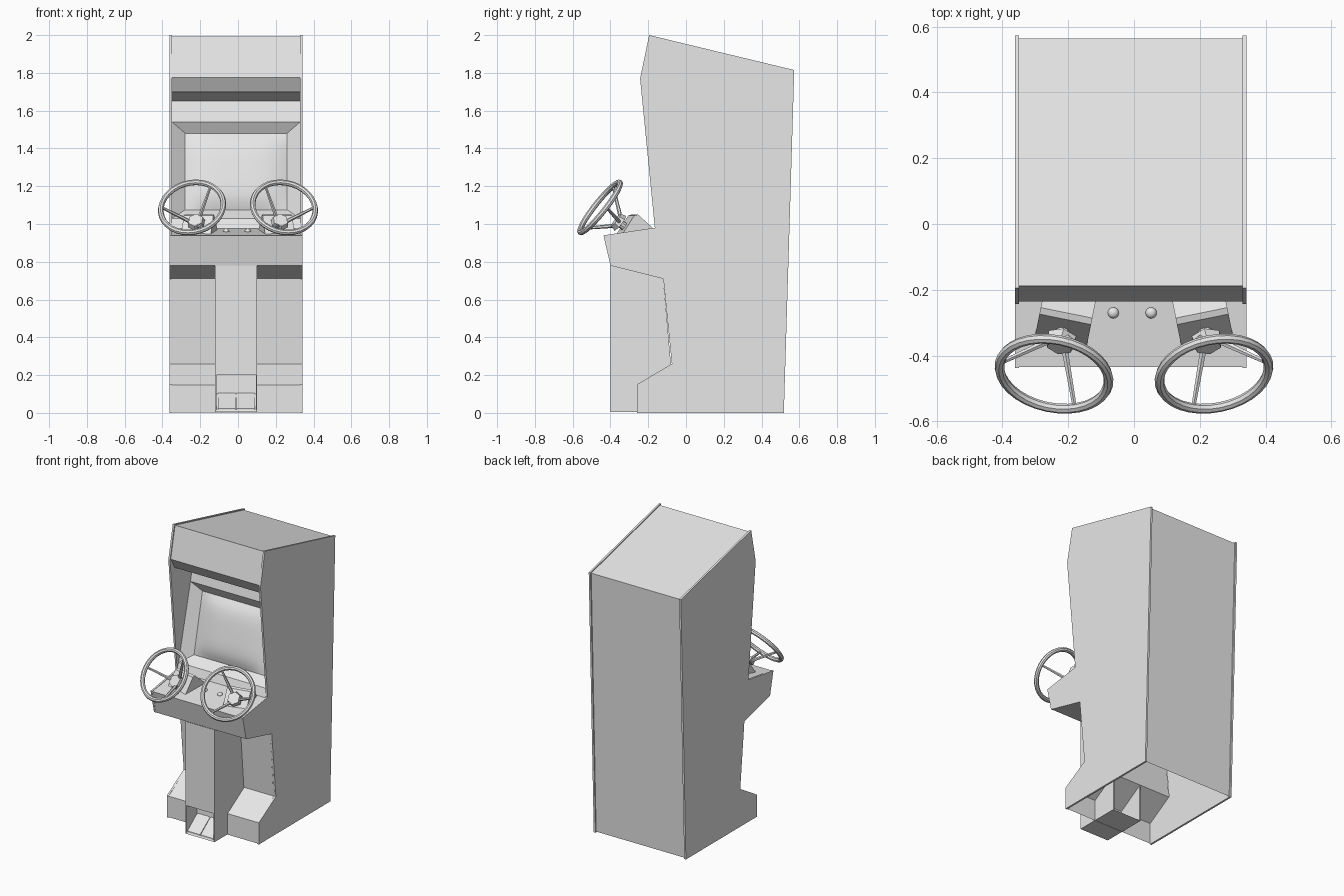
import bpy, bmesh, math
from mathutils import Vector, Matrix

if "Cube" in bpy.data.objects:
    bpy.data.objects.remove(bpy.data.objects["Cube"])

grey = bpy.data.materials.new("light_grey")
grey.diffuse_color = (0.8, 0.8, 0.8, 1)
grey.use_nodes = True
grey.node_tree.nodes["Principled BSDF"].inputs["Base Color"].default_value = grey.diffuse_color
CX = -0.01                       # cabinet centre line
L, R = CX - 0.339, CX + 0.339    # inside faces of the side panels


def finish(name, bm, smooth=False, recalc=True):
    if recalc:
        bmesh.ops.recalc_face_normals(bm, faces=bm.faces[:])
    me = bpy.data.meshes.new(name)
    bm.to_mesh(me)
    bm.free()
    me.materials.append(grey)
    ob = bpy.data.objects.new(name, me)
    bpy.context.collection.objects.link(ob)
    if smooth:
        bpy.ops.object.select_all(action='DESELECT')
        ob.select_set(True)
        bpy.context.view_layer.objects.active = ob
        bpy.ops.object.shade_smooth_by_angle(angle=math.radians(40))
    return ob


def sweep(name, pts, x0, x1, solid=False, matrix=None):
    """Extrude a (y, z) line along x: an open skin, or a capped solid."""
    bm = bmesh.new()
    a = [bm.verts.new((x0, y, z)) for y, z in pts]
    b = [bm.verts.new((x1, y, z)) for y, z in pts]
    n = len(pts)
    for i in range(n if solid else n - 1):
        j = (i + 1) % n
        bm.faces.new((a[i], a[j], b[j], b[i]))
    if solid:
        bm.faces.new(a)
        bm.faces.new(b[::-1])
    if matrix:
        bm.transform(matrix)
    # open skins are listed top to bottom on the front so normals face outward
    return finish(name, bm, recalc=solid)


def rod(bm, p, q, r0, r1, sides):
    d = q - p
    m = Matrix.Translation((p + q) / 2) @ d.to_track_quat('Z', 'Y').to_matrix().to_4x4()
    bmesh.ops.create_cone(bm, cap_ends=True, segments=sides, radius1=r0,
                          radius2=r1, depth=d.length, matrix=m)


# side panels
side = [(-0.26, 0), (-0.26, 0.15), (-0.075, 0.26), (-0.12, 0.71), (-0.40, 0.78),
        (-0.437, 0.94), (-0.165, 0.98), (-0.243, 1.77), (-0.195, 2.0),
        (0.573, 1.815), (0.518, 0)]
sweep("left_side_panel", side, L - 0.013, L, True)
sweep("right_side_panel", side, R, R + 0.013, True)

# back, top, marquee and hood above the screen
sweep("upper_shell", [(0.51, 0.005), (0.564, 1.81), (-0.188, 1.992), (-0.235, 1.775),
                      (-0.19, 1.70), (0.005, 1.65), (-0.02, 1.54)], L, R)
# control panel, knee area and foot steps
sweep("lower_shell", [(-0.15, 1.03), (-0.17, 0.975), (-0.435, 0.938), (-0.398, 0.78),
                      (-0.12, 0.712), (-0.077, 0.26), (-0.258, 0.148), (-0.258, 0.003)], L, R)

# centre column with pedal recess
C0, C1 = CX - 0.11, CX + 0.11
sweep("column_front", [(-0.40, 0.78), (-0.40, 0.20), (-0.28, 0.20), (-0.285, 0.10),
                       (-0.395, 0.015), (-0.40, 0.005), (-0.08, 0.005)], C0, C1)
column_side = [(-0.40, 0.78), (-0.40, 0.005), (-0.08, 0.005), (-0.08, 0.26), (-0.12, 0.712)]
sweep("column_left_side", column_side, C0 - 0.001, C0 + 0.006, True)
sweep("column_right_side", column_side, C1 - 0.006, C1 + 0.001, True)
for name, x0 in (("left_pedal", CX - 0.097), ("right_pedal", CX + 0.003)):
    sweep(name, [(-0.285, 0.105), (-0.285, 0.095), (-0.395, 0.012), (-0.395, 0.024)],
          x0, x0 + 0.094, True)

# funnel-shaped screen surround
bm = bmesh.new()
W = 0.27
outer = [(L, -0.02, 1.54), (R, -0.02, 1.54), (R, -0.15, 1.03), (L, -0.15, 1.03)]
inner = [(CX - W, 0.012, 1.48), (CX + W, 0.012, 1.48),
         (CX + W, -0.08, 1.075), (CX - W, -0.08, 1.075)]
o = [bm.verts.new(p) for p in outer]
i_ = [bm.verts.new(p) for p in inner]
for k in range(4):
    j = (k + 1) % 4
    bm.faces.new((o[k], i_[k], i_[j], o[j]))
finish("screen_surround", bm, recalc=False)

# bulging screen
bm = bmesh.new()
bmesh.ops.create_grid(bm, x_segments=14, y_segments=12, size=1)
for v in bm.verts:
    u, w = v.co.x, v.co.y
    t = (w + 1) / 2
    bulge = 0.035 * (1 - u ** 4) * (1 - w ** 4)
    v.co = (CX + W * u, -0.08 + 0.092 * t - 0.97 * bulge, 1.075 + 0.405 * t + 0.22 * bulge)
finish("screen", bm, True, recalc=False)

# start buttons
for name, x in (("left_button", -0.063), ("right_button", 0.052)):
    bm = bmesh.new()
    bmesh.ops.create_uvsphere(bm, u_segments=16, v_segments=8, radius=0.017,
                              matrix=Matrix.Translation((x, -0.27, 0.962)) @ Matrix.Diagonal((1, 1, 0.8, 1)))
    finish(name, bm, True)

# steering wheels, one each side
for s, tag in ((-1, "left"), (1, "right")):
    n = Vector((s * 0.16, -0.77, 0.61)).normalized()
    c = Vector((s * 0.243, -0.455, 1.088))
    ex = Vector((0, 0, 1)).cross(n).normalized()      # wheel's sideways axis
    ey = n.cross(ex)                                  # wheel's upward axis
    hub = c - n * 0.125

    # rim
    bm = bmesh.new()
    rings = []
    for a in range(32):
        t = 2 * math.pi * a / 32
        rad = ex * math.cos(t) + ey * math.sin(t)
        rings.append([bm.verts.new(c + rad * (0.168 + 0.015 * math.cos(b * math.pi / 4))
                                   + n * 0.015 * math.sin(b * math.pi / 4)) for b in range(8)])
    for a in range(32):
        p, q = rings[a], rings[(a + 1) % 32]
        for b in range(8):
            d = (b + 1) % 8
            bm.faces.new((p[b], q[b], q[d], p[d]))
    finish(tag + "_wheel_rim", bm, True)

    # spokes reaching back to the hub
    bm = bmesh.new()
    for deg in (180, 300, 60):
        t = math.radians(deg)
        rad = ex * math.cos(t) * -s + ey * math.sin(t)
        rod(bm, hub + rad * 0.03, c + rad * 0.165, 0.011, 0.007, 6)
    finish(tag + "_wheel_spokes", bm)

    # six-sided hub and shaft
    bm = bmesh.new()
    rod(bm, hub - n * 0.014, hub + n * 0.016, 0.05, 0.042, 6)
    rod(bm, hub - n * 0.06, hub, 0.022, 0.022, 10)
    finish(tag + "_wheel_hub", bm)

    # wedge-shaped steering mount on the control panel
    m = Matrix.Translation((s * 0.205, -0.27, 0)) @ Matrix.Rotation(s * 0.2, 4, 'Z')
    sweep(tag + "_steering_mount", [(0.09, 0.97), (0.0, 1.05), (-0.02, 1.045),
                                    (-0.085, 0.945), (0.09, 0.945)], -0.08, 0.08, True, m)
